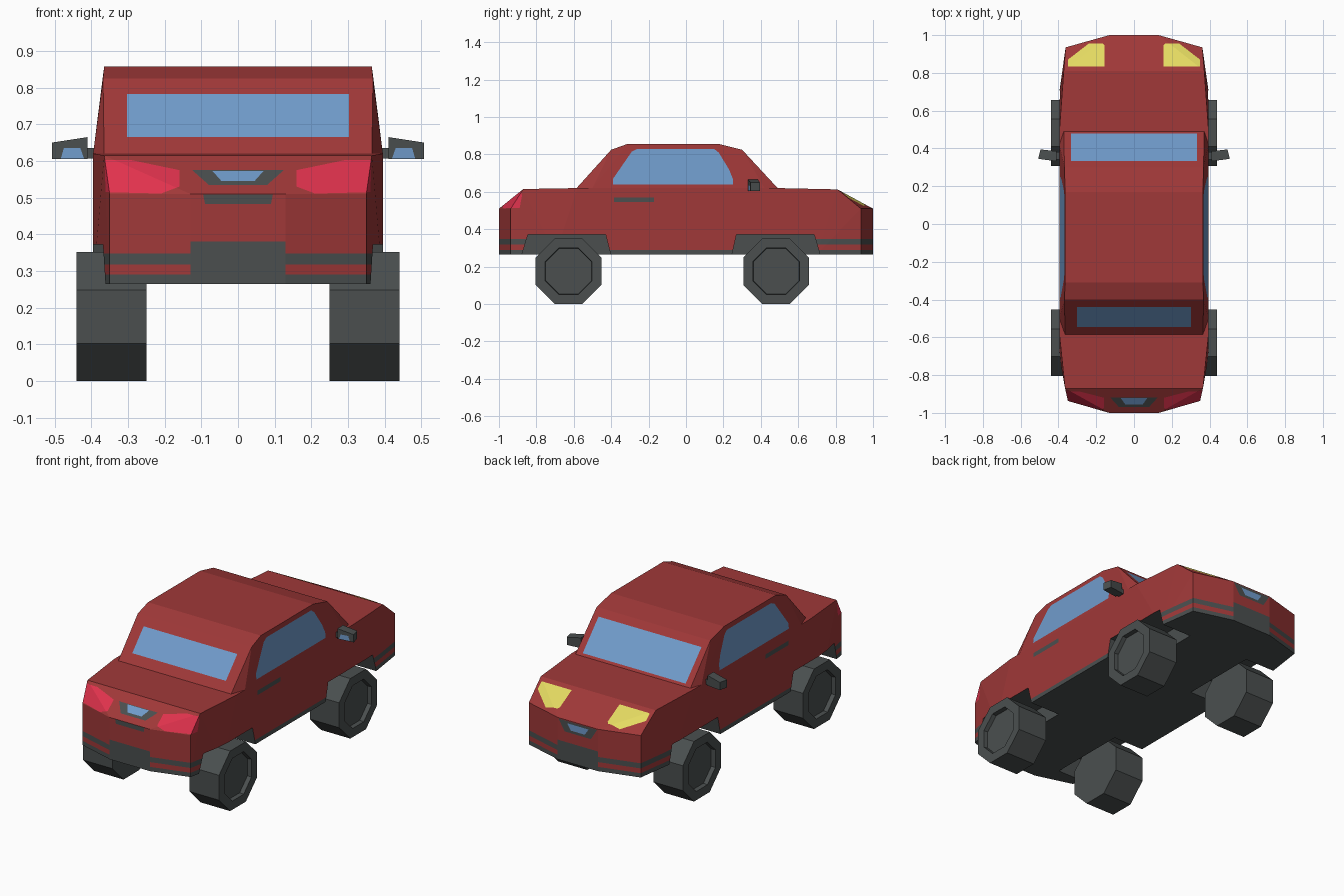
import bpy, bmesh, math
from mathutils import Vector, Matrix

if "Cube" in bpy.data.objects:
    bpy.data.objects.remove(bpy.data.objects["Cube"])


def material(name, rgb):
    m = bpy.data.materials.new(name)
    m.diffuse_color = (*rgb, 1)
    m.use_nodes = True
    m.node_tree.nodes["Principled BSDF"].inputs["Base Color"].default_value = m.diffuse_color
    return m


MATS = [material("body_red", (0.35, 0.04, 0.04)),
        material("dark_grey", (0.069, 0.078, 0.078)),
        material("glass_blue", (0.162, 0.328, 0.597)),
        material("light_crimson", (0.745, 0.032, 0.074)),
        material("light_yellow", (0.775, 0.70, 0.12))]
RED, GREY, BLUE, CRIMSON, YELLOW = range(5)


def make_object(name, bm):
    mesh = bpy.data.meshes.new(name)
    bm.to_mesh(mesh)
    bm.free()
    for m in MATS:
        mesh.materials.append(m)
    ob = bpy.data.objects.new(name, mesh)
    bpy.context.collection.objects.link(ob)
    return ob


def hull(points, mat=RED):
    """Convex solid around a few corner points."""
    bm = bmesh.new()
    for p in points:
        bm.verts.new(p)
    res = bmesh.ops.convex_hull(bm, input=bm.verts[:])
    loose = {v for v in res["geom_interior"] + res["geom_unused"]
             if isinstance(v, bmesh.types.BMVert)}
    bmesh.ops.delete(bm, geom=list(loose), context='VERTS')
    bmesh.ops.recalc_face_normals(bm, faces=bm.faces[:])
    for f in bm.faces:
        f.material_index = mat
    return bm


def both_sides(points):
    return [(s * x, y, z) for x, y, z in points for s in (-1, 1)]


def bisect(bm, faces, co, no):
    geom = set(faces)
    for f in faces:
        geom.update(f.edges)
        geom.update(f.verts)
    bmesh.ops.bisect_plane(bm, geom=list(geom), dist=1e-5, plane_co=co, plane_no=no)
    bm.normal_update()


def paint(bm, axis, sign, outline, mat):
    """Cut a convex outline into the faces looking along an axis and colour it."""
    u, v = [i for i in range(3) if i != axis]

    def lift(p):
        w = Vector((0, 0, 0))
        w[u], w[v] = p
        return w

    pts = [lift(p) for p in outline]
    mid = sum(pts, Vector()) / len(pts)
    direction = Vector((0, 0, 0))
    direction[axis] = sign
    planes = []

    def inside():
        return [f for f in bm.faces if f.normal.dot(direction) > 0.2 and
                all((f.calc_center_median() - c).dot(n) > 0 for c, n in planes)]

    for a, b in zip(pts, pts[1:] + pts[:1]):
        n = (b - a).cross(direction).normalized()
        if (mid - a).dot(n) < 0:
            n = -n
        bisect(bm, inside(), a, n)
        planes.append((a, n))
    for f in inside():
        f.material_index = mat


# Lower body: plan corners, tail slope, deck and bonnet
plan = [(0.13, -1), (0.35, -0.937), (0.395, -0.70), (0.395, 0.70), (0.362, 0.935), (0.13, 1)]
body_pts = [(x, y, 0.265) for x, y in plan]
body_pts += [(x, y, 0.51) for x, y in plan if abs(y) > 0.9]
body_pts += [(0.365, -0.87, 0.615), (0.395, -0.58, 0.62), (0.395, 0.49, 0.62), (0.372, 0.81, 0.613)]
body = make_object("body", hull(both_sides(body_pts)))

# Wheel arches cut out of the body
ARCHES = [(-0.877, -0.845, -0.43, -0.403), (0.246, 0.27, 0.685, 0.716)]
bpy.context.view_layer.objects.active = body
for y0, y1, y2, y3 in ARCHES:
    for s in (-1, 1):
        d0, d1 = (y1 - y0) * 0.2, (y3 - y2) * 0.2
        section = [(y0 - d0, 0.244), (y1, 0.372), (y2, 0.372), (y3 + d1, 0.244)]
        cutter = make_object("arch_cutter", hull([(s * x, y, z) for x in (0.2, 0.5) for y, z in section]))
        cutter.hide_render = True
        mod = body.modifiers.new("arch", 'BOOLEAN')
        mod.operation, mod.solver, mod.object = 'DIFFERENCE', 'EXACT', cutter
        bpy.ops.object.modifier_apply(modifier=mod.name)
        bpy.data.objects.remove(cutter)

# Bumper stripes, sills, underside and arch linings
bm = bmesh.new()
bm.from_mesh(body.data)
bmesh.ops.triangulate(bm, faces=bm.faces[:])
for z in (0.29, 0.318, 0.348, 0.38):
    bisect(bm, bm.faces[:], Vector((0, 0, z)), Vector((0, 0, 1)))
for f in bm.faces:
    c = f.calc_center_median()
    arch = Vector((math.copysign(0.33, c.x), -0.64 if c.y < -0.08 else 0.48, 0.2))
    lining = c.z < 0.375 and f.normal.dot(arch - c) > 0.001
    stripe = 0.318 < c.z < 0.348 and abs(c.y) > 0.69
    centre = c.z < 0.38 and abs(c.y) > 0.995
    f.material_index = GREY if c.z < 0.29 or lining or stripe or centre else RED

# Tail lamps, headlamps and door handles
for s in (-1, 1):
    paint(bm, 1, -1, [(s * x, z) for x, z in
          [(0.368, 0.515), (0.21, 0.511), (0.16, 0.53), (0.16, 0.575), (0.29, 0.602), (0.362, 0.602)]], CRIMSON)
    paint(bm, 2, 1, [(s * x, y) for x, y in
          [(0.155, 0.835), (0.35, 0.835), (0.35, 0.87), (0.24, 0.955), (0.165, 0.955), (0.155, 0.945)]], YELLOW)
    paint(bm, 0, s, [(-0.385, 0.545), (-0.17, 0.545), (-0.17, 0.571), (-0.385, 0.571)], GREY)


def trapezoid(top, bottom, z1, z0):
    return [(-top, z1), (top, z1), (bottom, z0), (-bottom, z0)]


# Tailgate recess with plate, tailgate handle, front grille
paint(bm, 1, -1, trapezoid(0.125, 0.08, 0.575, 0.535), GREY)
paint(bm, 1, -1, trapezoid(0.07, 0.045, 0.573, 0.545), BLUE)
paint(bm, 1, -1, trapezoid(0.095, 0.09, 0.509, 0.483), GREY)
paint(bm, 1, 1, trapezoid(0.125, 0.085, 0.505, 0.44), GREY)
paint(bm, 1, 1, trapezoid(0.07, 0.045, 0.492, 0.455), BLUE)
bm.to_mesh(body.data)
bm.free()

# Cabin with windows
bm = hull(both_sides([
    (0.365, -0.585, 0.62), (0.395, -0.50, 0.62), (0.395, 0.42, 0.62), (0.372, 0.49, 0.62),
    (0.368, -0.40, 0.825), (0.365, -0.31, 0.857), (0.365, 0.17, 0.857), (0.368, 0.30, 0.825)]))
for s in (-1, 1):
    paint(bm, 0, s, [(-0.39, 0.638), (-0.39, 0.67), (-0.29, 0.815), (-0.26, 0.83), (0.15, 0.83),
                     (0.175, 0.81), (0.23, 0.72), (0.25, 0.67), (0.25, 0.638)], BLUE)
paint(bm, 1, -1, [(-0.303, 0.665), (0.303, 0.665), (0.303, 0.782), (-0.303, 0.782)], BLUE)
paint(bm, 1, 1, [(-0.333, 0.632), (0.333, 0.632), (0.333, 0.79), (-0.333, 0.79)], BLUE)
make_object("cabin", bm)

for s, side in ((-1, "left"), (1, "right")):
    # Side mirror with its glass, and the short arm
    bm = hull([(s * x, y, z) for x, y, z in [
        (0.41, 0.332, 0.605), (0.41, 0.385, 0.605), (0.41, 0.332, 0.665), (0.41, 0.385, 0.665),
        (0.507, 0.345, 0.605), (0.495, 0.395, 0.605), (0.507, 0.345, 0.65), (0.495, 0.395, 0.65)]], GREY)
    paint(bm, 1, -1, [(s * x, z) for x, z in [(0.42, 0.607), (0.483, 0.607), (0.475, 0.635), (0.43, 0.635)]], BLUE)
    make_object(side + "_mirror", bm)
    make_object(side + "_mirror_arm", hull([(s * x, y, z) for x in (0.375, 0.412)
                                            for y in (0.342, 0.38) for z in (0.606, 0.635)], GREY))
    # Eight-sided wheels with a sunken hub
    for y, end in ((-0.628, "rear"), (0.482, "front")):
        bm = bmesh.new()
        bmesh.ops.create_cone(bm, cap_ends=True, segments=8, radius1=0.19, radius2=0.19, depth=0.19)
        turn = Matrix.Rotation(math.pi / 2, 4, 'Y') @ Matrix.Rotation(math.pi / 8, 4, 'Z')
        # keep a flat side on the ground
        if min((turn @ v.co).z for v in bm.verts) < -0.18:
            turn = Matrix.Rotation(math.pi / 2, 4, 'Y')
        bmesh.ops.transform(bm, matrix=Matrix.Translation((s * 0.345, y, 0.1755)) @ turn, verts=bm.verts[:])
        bm.normal_update()
        outer = [f for f in bm.faces if f.normal.x * s > 0.9]
        bmesh.ops.inset_individual(bm, faces=outer, thickness=0.055)
        bmesh.ops.inset_individual(bm, faces=outer, thickness=0.003, depth=-0.025)
        for f in bm.faces:
            f.material_index = GREY
        make_object(end + "_" + side + "_wheel", bm)
